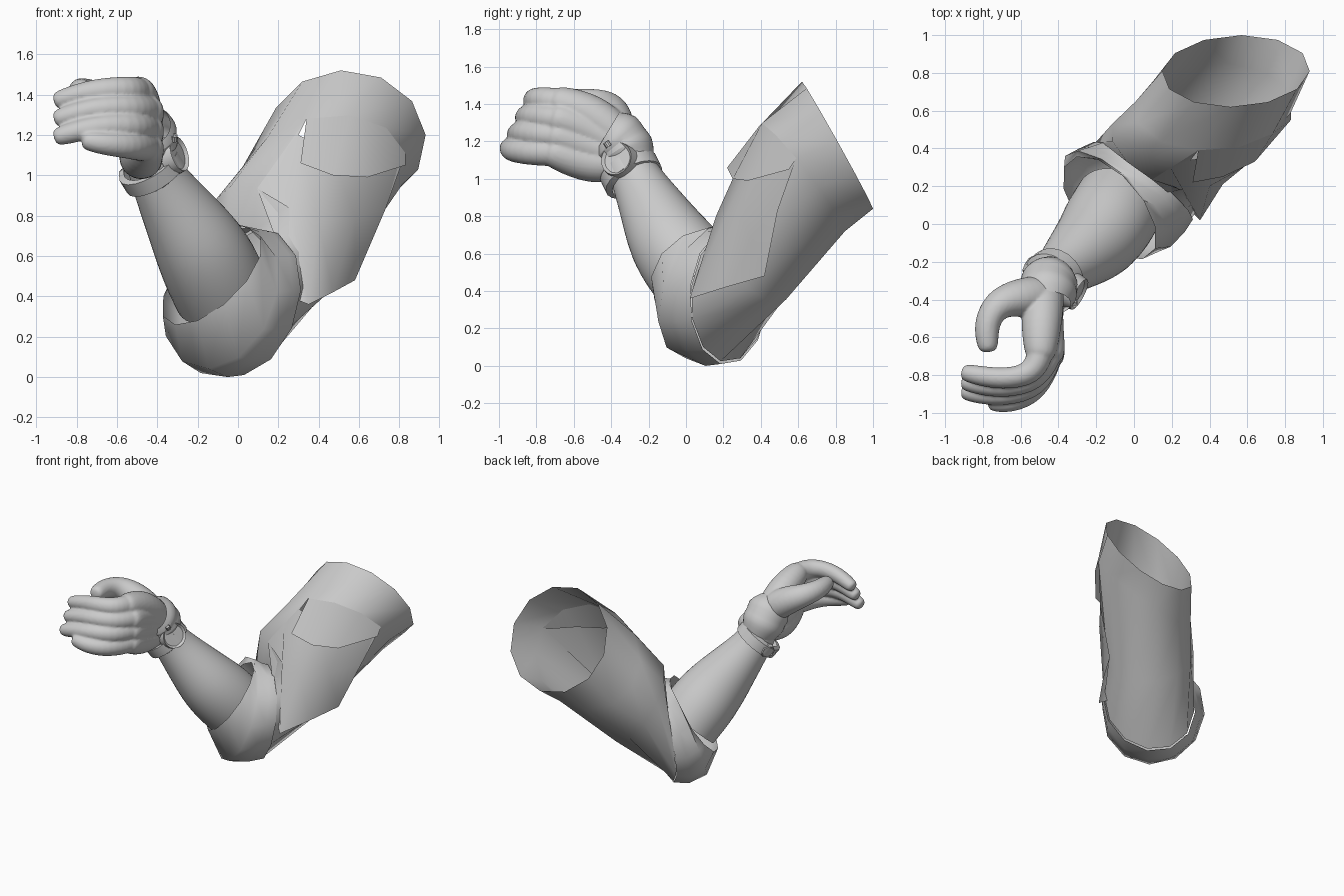
import bpy, bmesh
from math import cos, sin, pi, radians
from mathutils import Vector, Matrix

cube = bpy.data.objects.get("Cube")
if cube:
    bpy.data.objects.remove(cube, do_unlink=True)

grey = bpy.data.materials.new("plain_grey")
grey.use_nodes = True
grey.diffuse_color = (0.6, 0.6, 0.6, 1)
grey.node_tree.nodes["Principled BSDF"].inputs["Base Color"].default_value = (0.6, 0.6, 0.6, 1)


def finish(name, bm, angle=60):
    bmesh.ops.recalc_face_normals(bm, faces=bm.faces)
    mesh = bpy.data.meshes.new(name)
    bm.to_mesh(mesh)
    bm.free()
    mesh.materials.append(grey)
    obj = bpy.data.objects.new(name, mesh)
    bpy.context.collection.objects.link(obj)
    bpy.ops.object.select_all(action='DESELECT')
    obj.select_set(True)
    bpy.context.view_layer.objects.active = obj
    bpy.ops.object.shade_smooth_by_angle(angle=radians(angle))
    return obj


def skin(bm, rows, closed=True, caps=False, skip=()):
    """Join rows of points with faces; skip holds (row, column) gaps."""
    grid = [[bm.verts.new(p) for p in row] for row in rows]
    n = len(grid[0])
    for r in range(len(grid) - 1):
        for k in range(n if closed else n - 1):
            if (r, k) not in skip:
                j = (k + 1) % n
                bm.faces.new((grid[r][k], grid[r][j], grid[r + 1][j], grid[r + 1][k]))
    if caps:
        bm.faces.new(grid[0])
        bm.faces.new(grid[-1])


def ring(centre, u, v, sides=12):
    c, u, v = Vector(centre), Vector(u), Vector(v)
    return [c + u * cos(2 * pi * k / sides) + v * sin(2 * pi * k / sides) for k in range(sides)]


def limb(bm, path, radii, sides=10, rounded=True):
    """Round tube along a path, with rounded ends if asked."""
    pts, rad = [Vector(p) for p in path], list(radii)
    if rounded:
        a, b = (pts[0] - pts[1]).normalized(), (pts[-1] - pts[-2]).normalized()
        pts = [pts[0] + a * rad[0] * 0.7] + pts + [pts[-1] + b * rad[-1] * 0.7]
        rad = [rad[0] * 0.7] + rad + [rad[-1] * 0.7]
    rows = []
    for i, p in enumerate(pts):
        t = (pts[min(i + 1, len(pts) - 1)] - pts[max(i - 1, 0)]).normalized()
        u = t.cross(Vector((0, 0, 1))).normalized()
        r = rad[i] * 1.06
        rows.append(ring(p, u * r, u.cross(t) * r, sides))
    skin(bm, rows, caps=rounded)


def subdivide(obj, levels=2):
    mod = obj.modifiers.new("subdivision", 'SUBSURF')
    mod.levels = mod.render_levels = levels


# Upper sleeve, open at the shoulder and cut under the flap
shoulder = ring((.54, .81, 1.18), (.39, 0, .02), (-.03, -.19, .34))
upper = ring((.42, .62, 1.0), (.41, -.03, .11), (-.08, -.23, .28))
lower = ring((.165, .385, .645), (.28, -.145, -.10), (-.07, -.15, .29))
elbow = ring((.05, .23, .37), (.255, -.2, .06), (.02, .045, .345))
bm = bmesh.new()
skin(bm, [shoulder, upper, lower, elbow], skip=[(1, 0), (1, 1), (1, 2)])
finish("upper_sleeve", bm)

# Overhanging front flap of the upper sleeve
bm = bmesh.new()
skin(bm, [upper[3::-1],
          [(.31, .22, 1.06), (.47, .25, 1.0), (.64, .33, .99), (.83, .55, 1.05)]], closed=False)
finish("sleeve_flap", bm)

# Loose cloth below the flap, joined to both edges of the cut
bm = bmesh.new()
skin(bm, [
    [upper[3], (.3, .34, 1.2), (.46, .36, 1.12), (.66, .42, 1.1), (.81, .57, 1.1), upper[0]],
    [upper[3].lerp(lower[3], .6), (.27, .16, .8), (.4, .2, .77), (.58, .3, .79), (.73, .49, .83),
     upper[0].lerp(lower[0], .6)],
    [lower[3], (.3, .07, .38), (.35, .02, .36), (.47, .21, .42), (.58, .42, .48), lower[0]],
], closed=False)
finish("loose_sleeve_cloth", bm)

# Elbow part of the sleeve, open toward the forearm
bm = bmesh.new()
skin(bm, [
    ring((.05, .23, .37), (.262, -.205, .06), (.02, .045, .36)),
    ring((-.01, .18, .37), (.28, -.22, .06), (.04, .075, .37)),
    ring((-.085, .12, .4), (.28, -.24, .02), (.06, .12, .36)),
    ring((-.13, .085, .5), (.24, -.215, .1), (.07, .17, .22)),
])
finish("elbow_sleeve", bm)

# Forearm
bm = bmesh.new()
limb(bm, [(-.08, .1, .42), (-.14, 0, .55), (-.21, -.1, .68), (-.31, -.18, .84),
          (-.4, -.26, .99), (-.44, -.31, 1.1)],
     [.235, .24, .22, .175, .135, .12], sides=12, rounded=False)
subdivide(finish("forearm", bm))

# Gloved hand: palm and curled fingers, merged into one skin
bm = bmesh.new()
for i in range(4):
    z = 1.425 - .09 * i
    knuckle = (-.45 - (.045 if i == 0 else 0), -.67 - .01 * i, z - .015)
    limb(bm, [(-.47, -.35, 1.22 - .04 * i), (-.49, -.5, 1.35 - .092 * i), knuckle],
         [.105, .112, .09])
    if i < 3:
        path = [(-.53 + .01 * i, -.80 - .035 * i, z), (-.71, -.825 - .045 * i, z),
                (-.88, -.79 - .05 * i, z - .05)]
    else:
        path = [(-.52, -.89, z - .01), (-.65, -.945, z), (-.74, -.945, z + .015)]
    limb(bm, [knuckle] + path, [.078, .066, .058, .05])
# Thumb
limb(bm, [(-.49, -.38, 1.25), (-.61, -.39, 1.34), (-.73, -.42, 1.395), (-.785, -.53, 1.415),
          (-.775, -.64, 1.42)], [.11, .105, .082, .07, .058])
hand = finish("gloved_hand", bm, 180)
subdivide(hand)
remesh = hand.modifiers.new("merge", 'REMESH')
remesh.mode = 'VOXEL'
remesh.voxel_size = 0.01
remesh.use_smooth_shade = True
soften = hand.modifiers.new("soften", 'SMOOTH')
soften.iterations = 2

# Glove cuff with a fold
bm = bmesh.new()
limb(bm, [(-.43, -.29, 1.08), (-.44, -.3, 1.11), (-.45, -.32, 1.15), (-.455, -.34, 1.18),
          (-.46, -.37, 1.22), (-.46, -.42, 1.25)],
     [.12, .135, .155, .14, .16, .12], sides=16, rounded=False)
subdivide(finish("glove_cuff", bm), 1)

# Watch strap
bm = bmesh.new()
limb(bm, [(-.405, -.275, .99), (-.408, -.278, .995), (-.445, -.308, 1.055), (-.448, -.311, 1.06)],
     [.125, .155, .155, .125], sides=20, rounded=False)
finish("watch_strap", bm, 40)


def disc(name, centre, normal, radius, depth, sides=24):
    bm = bmesh.new()
    turn = Vector(normal).to_track_quat('Z', 'Y').to_matrix().to_4x4()
    bmesh.ops.create_cone(bm, cap_ends=True, segments=sides, radius1=radius,
                          radius2=radius * .9, depth=depth,
                          matrix=Matrix.Translation(centre) @ turn)
    # Recessed dial
    face = max(bm.faces, key=lambda f: f.normal.dot(Vector(normal)))
    bmesh.ops.inset_region(bm, faces=[face], thickness=radius * .15, depth=-depth * .25)
    return finish(name, bm, 30)


# Watch case, crown and strap buckle
facing = Vector((.85, -.45, .28)).normalized()
middle = Vector((-.315, -.36, 1.1))
disc("watch_case", middle, facing, .1, .06)
disc("watch_crown", middle + Vector((.0, -.06, .085)), (0, -.55, .8), .018, .03, 10)
disc("strap_buckle", Vector((-.425, -.29, 1.03)) - facing * .15, -facing, .055, .03, 8)
